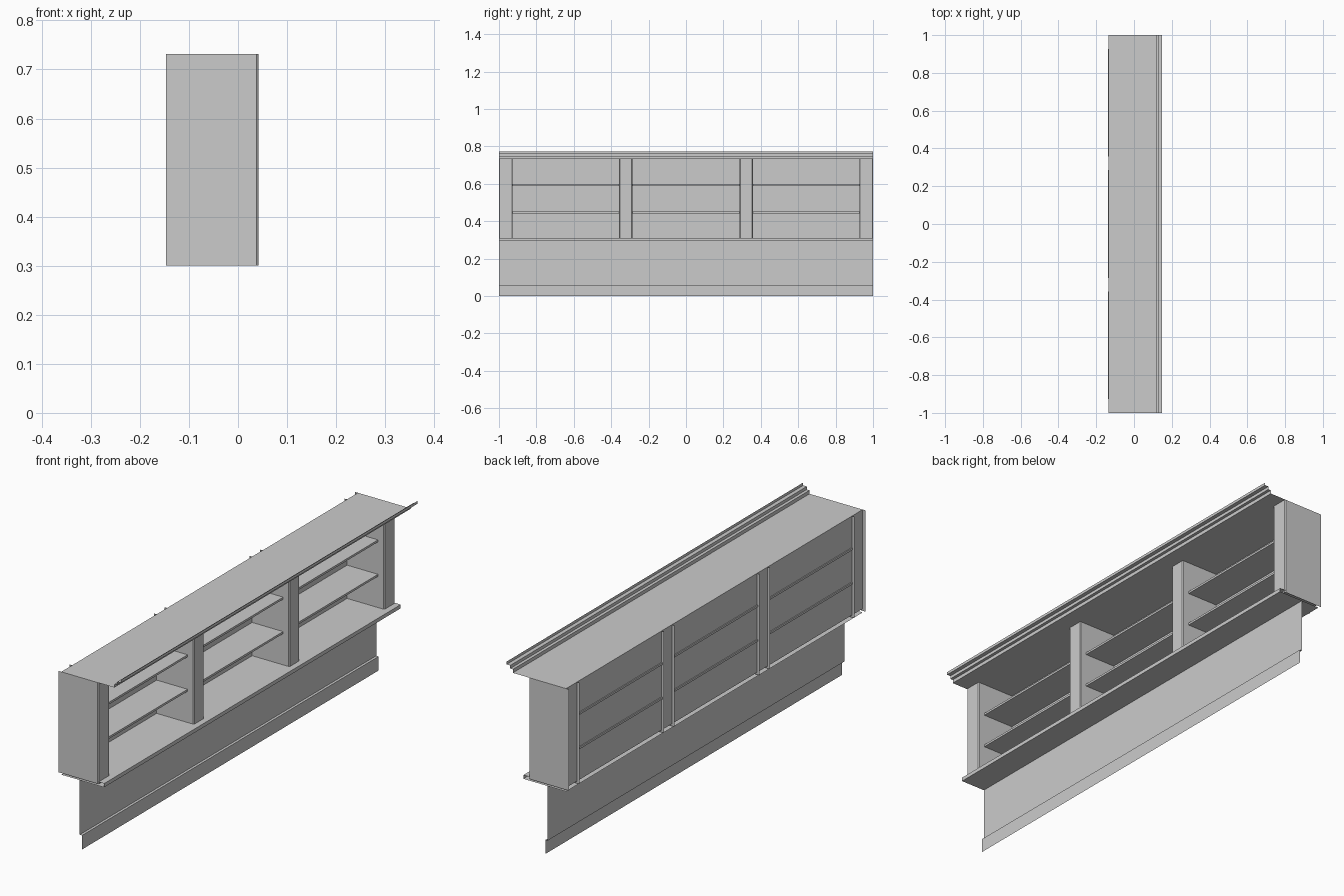
import bpy
from mathutils import Vector

if "Cube" in bpy.data.objects:
    bpy.data.objects.remove(bpy.data.objects["Cube"])


def sweep(name, outline, direction, closed=False):
    """Extrude an outline of 3D points into an open strip of flat faces."""
    d = Vector(direction)
    base = [Vector(p) for p in outline]
    n = len(base)
    verts = base + [p + d for p in base]
    faces = [(i, (i + 1) % n, (i + 1) % n + n, i + n)
             for i in range(n if closed else n - 1)]
    if closed:
        faces += [tuple(reversed(range(n))), tuple(range(n, 2 * n))]
    mesh = bpy.data.meshes.new(name)
    mesh.from_pydata(verts, [], faces)
    mesh.update()
    obj = bpy.data.objects.new(name, mesh)
    bpy.context.collection.objects.link(obj)
    return obj


def along_y(name, profile, y0=-1.0, y1=1.0, closed=False):
    return sweep(name, [(x, y0, z) for x, z in profile], (0, y1 - y0, 0), closed)


BACK, FRONT, TAIL = -0.134, 0.042, -0.147
TOP, BOTTOM = 0.732, 0.30

# Top board running into the stepped cornice
along_y("top_and_cornice", [
    (BACK, TOP), (0.117, TOP), (0.117, 0.747), (0.13, 0.747),
    (0.13, 0.76), (0.147, 0.76), (0.147, 0.772)])

# Back panel
along_y("back_panel", [(BACK, 0.309), (BACK, TOP)])

# Counter board with front lip and underside
along_y("counter", [(BACK, 0.309), (0.068, 0.309), (0.068, 0.293), (BACK, 0.293)])

# Lower wall panel with skirting
along_y("lower_panel", [(-0.047, 0.293), (-0.047, 0.06), (-0.036, 0.06), (-0.036, 0.0)])

# Upright pillars: open at the back, top and bottom, chamfered in front
pillars = [(-1.0, -0.927), (-0.357, -0.287), (0.287, 0.357), (0.927, 1.0)]
c = 0.004
for i, (a, b) in enumerate(pillars):
    sweep(f"pillar_{i + 1}", [
        (TAIL, a, BOTTOM), (FRONT - c, a, BOTTOM), (FRONT, a + c, BOTTOM),
        (FRONT, b - c, BOTTOM), (FRONT - c, b, BOTTOM), (TAIL, b, BOTTOM)],
        (0, 0, TOP - BOTTOM))

# Two shelves in each bay, passing slightly through the back panel
for i in range(3):
    for level, z in (("lower", 0.442), ("upper", 0.589)):
        along_y(f"{level}_shelf_{i + 1}", [
            (-0.138, z), (0.012, z), (0.012, z + 0.009), (-0.138, z + 0.009)],
            pillars[i][1], pillars[i + 1][0], closed=True)
